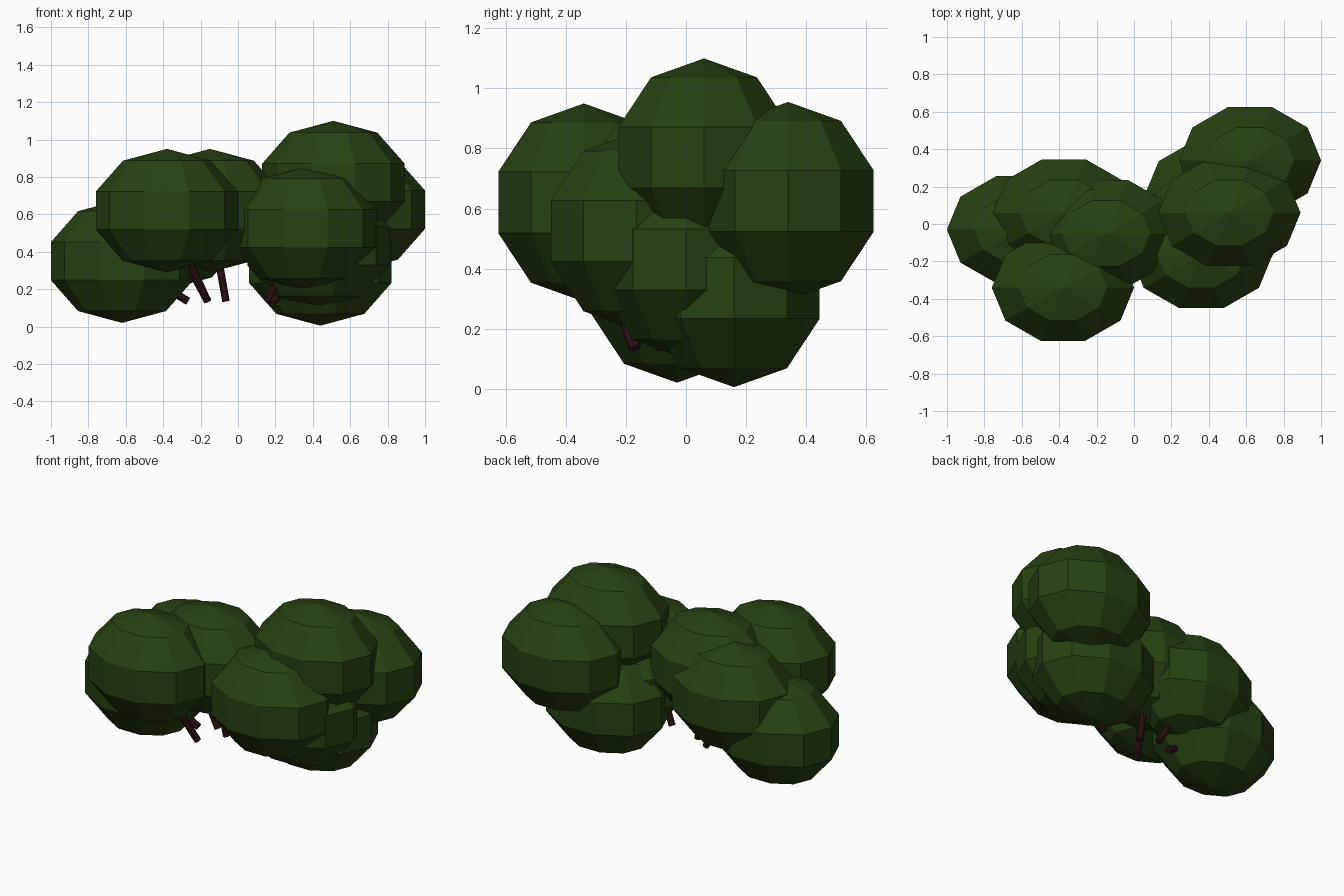
import bpy, bmesh, math
from mathutils import Vector

if "Cube" in bpy.data.objects:
    bpy.data.objects.remove(bpy.data.objects["Cube"])


def material(name, rgb):
    m = bpy.data.materials.new(name)
    m.diffuse_color = (*rgb, 1)
    m.use_nodes = True
    m.node_tree.nodes["Principled BSDF"].inputs["Base Color"].default_value = m.diffuse_color
    return m


leaf = material("leaf green", (0.02, 0.054, 0.006))
bark = material("dark bark", (0.03, 0.006, 0.007))


def add_object(name, bm, mat):
    bmesh.ops.recalc_face_normals(bm, faces=bm.faces)
    mesh = bpy.data.meshes.new(name)
    bm.to_mesh(mesh)
    bm.free()
    mesh.materials.append(mat)
    ob = bpy.data.objects.new(name, mesh)
    bpy.context.collection.objects.link(ob)
    return ob


def foliage(name, centre, radii=(0.40, 0.30, 0.33), segs=10, bands=5):
    """Low-poly ball with corners on the x axis."""
    rx, ry, rz = radii
    bm = bmesh.new()
    top, bottom = bm.verts.new((0, 0, rz)), bm.verts.new((0, 0, -rz))
    rings = []
    for i in range(1, bands):
        a = math.pi * i / bands
        rings.append([bm.verts.new((rx * math.sin(a) * math.cos(t),
                                    ry / math.sin(math.radians(72)) * math.sin(a) * math.sin(t),
                                    rz * math.cos(a)))
                      for t in (2 * math.pi * j / segs for j in range(segs))])
    for j in range(segs):
        k = (j + 1) % segs
        bm.faces.new((top, rings[0][j], rings[0][k]))
        bm.faces.new((bottom, rings[-1][k], rings[-1][j]))
        for up, low in zip(rings, rings[1:]):
            bm.faces.new((up[j], low[j], low[k], up[k]))
    add_object(name, bm, leaf).location = centre


def branch(name, start, end, radius=0.021):
    """Straight round stem between two points."""
    start, end = Vector(start), Vector(end)
    axis = end - start
    bm = bmesh.new()
    bmesh.ops.create_cone(bm, cap_ends=True, segments=8, radius1=radius,
                          radius2=radius, depth=axis.length)
    ob = add_object(name, bm, bark)
    ob.location = (start + end) / 2
    ob.rotation_mode = 'QUATERNION'
    ob.rotation_quaternion = axis.to_track_quat('Z', 'Y')


# Leaf clumps, each carried by a branch that fans out from the middle
clumps = {
    "front_left": (-0.38, -0.34, 0.62),
    "middle": (-0.15, -0.05, 0.62),
    "back_left": (-0.375, 0.06, 0.53),
    "low_left": (-0.62, -0.03, 0.35),
    "front_right": (0.36, -0.165, 0.525),
    "top_right": (0.51, 0.06, 0.77),
    "back_right": (0.62, 0.34, 0.625),
    "low_right": (0.44, 0.16, 0.335),
    "inner_right": (0.43, 0.0, 0.43),
}
for side, (x, y, z) in clumps.items():
    foliage(side + "_foliage", (x, y, z))
    branch(side + "_branch", (0.43 * x, 0.5 * y, 0.135), (x, y, z))
